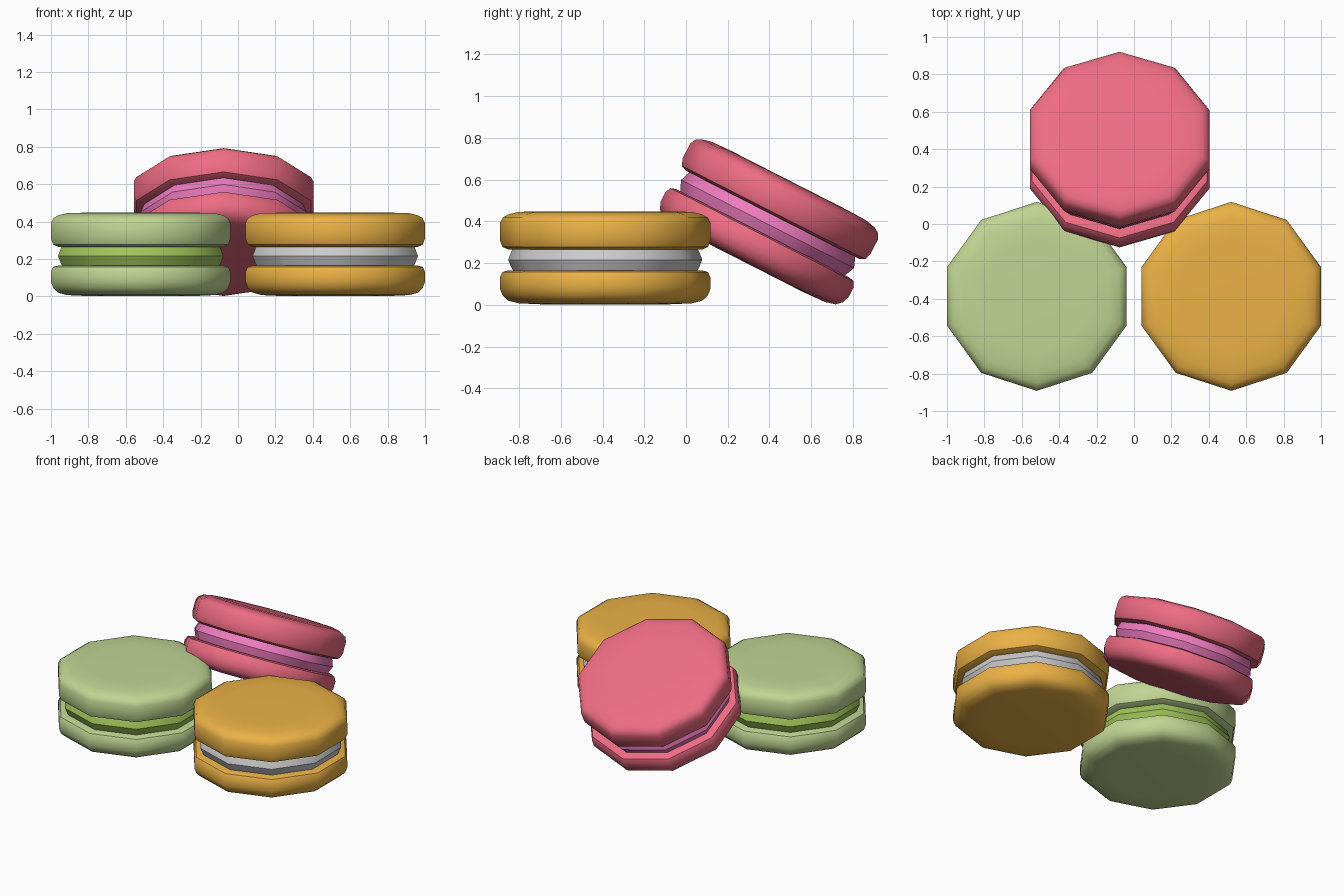
import bpy, bmesh, math
from mathutils import Matrix

if "Cube" in bpy.data.objects:
    bpy.data.objects.remove(bpy.data.objects["Cube"])

SIDES = 10


def material(name, rgb):
    m = bpy.data.materials.new(name)
    m.diffuse_color = (*[c ** 2.2 for c in rgb], 1)
    m.use_nodes = True
    m.node_tree.nodes["Principled BSDF"].inputs["Base Color"].default_value = m.diffuse_color
    return m


def lathe(name, profile, mat, matrix):
    """Ten-sided solid of revolution from (radius, height), bottom to top."""
    bm = bmesh.new()
    rings = []
    for r, z in profile:
        ring = []
        for i in range(SIDES):
            a = math.pi / 2 + i * math.tau / SIDES
            ring.append(bm.verts.new((r * math.cos(a), r * math.sin(a), z)))
        rings.append(ring)
    for low, high in zip(rings, rings[1:]):
        for i in range(SIDES):
            j = (i + 1) % SIDES
            bm.faces.new((low[i], low[j], high[j], high[i]))
    bm.faces.new(rings[0][::-1])
    bm.faces.new(rings[-1])
    me = bpy.data.meshes.new(name)
    bm.to_mesh(me)
    bm.free()
    me.polygons.foreach_set("use_smooth", [True] * len(me.polygons))
    me.set_sharp_from_angle(angle=math.radians(40))
    if mat:
        me.materials.append(mat)
    ob = bpy.data.objects.new(name, me)
    ob.matrix_world = matrix
    bpy.context.collection.objects.link(ob)


# Heights are measured from the middle of the macaron
BOTTOM = [(0.30, -0.223), (0.415, -0.218), (0.465, -0.205), (0.492, -0.18),
          (0.505, -0.145), (0.505, -0.095), (0.492, -0.068), (0.465, -0.06)]
TOP = [(0.465, 0.04), (0.492, 0.052), (0.505, 0.085), (0.505, 0.165),
       (0.492, 0.192), (0.465, 0.208), (0.415, 0.22), (0.30, 0.223)]
FILLING = [(0.435, -0.075), (0.45, -0.045), (0.465, -0.01),
           (0.45, 0.03), (0.435, 0.06)]


def macaron(flavour, shell_rgb, fill_rgb, location, tilt=0):
    m = Matrix.Translation(location) @ Matrix.Rotation(math.radians(tilt), 4, 'X')
    shell = material(flavour + "_shell", shell_rgb)
    fill = material(flavour + "_filling", fill_rgb) if fill_rgb else None
    lathe(flavour + "_bottom_shell", BOTTOM, shell, m)
    lathe(flavour + "_filling", FILLING, fill, m)
    lathe(flavour + "_top_shell", TOP, shell, m)


# Two macarons lying flat, one leaning on them from behind
macaron("green", (0.75, 0.83, 0.57), (0.62, 0.76, 0.35), (-0.52, -0.387, 0.225))
macaron("orange", (0.92, 0.69, 0.28), None, (0.52, -0.387, 0.225))
macaron("pink", (0.93, 0.42, 0.51), (0.93, 0.48, 0.74), (-0.077, 0.395, 0.396), -27)
